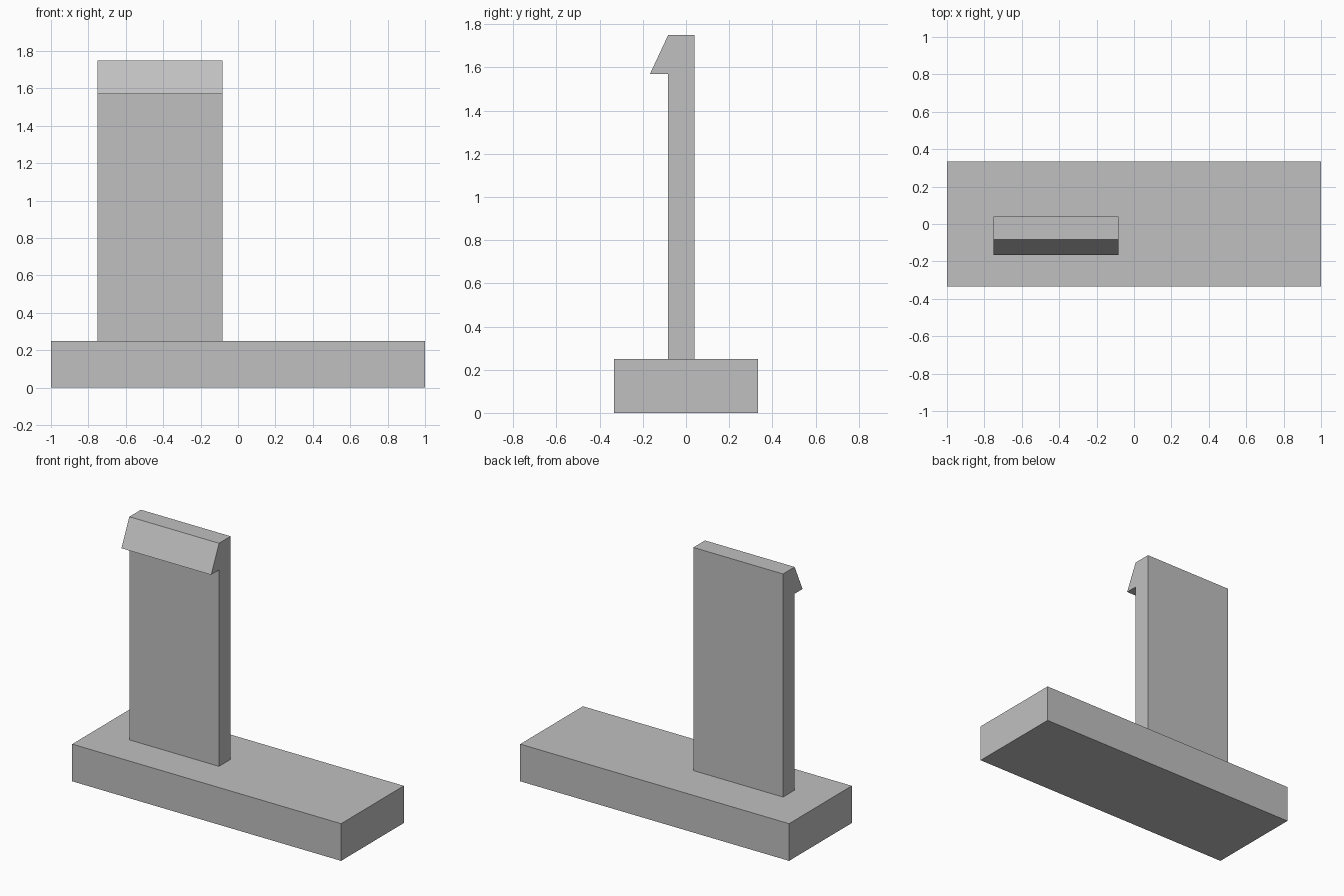
import bpy, bmesh

cube = bpy.data.objects.get("Cube")
if cube:
    bpy.data.objects.remove(cube, do_unlink=True)

GREY = (0.53, 0.53, 0.53, 1)
grey = bpy.data.materials.new("plain grey")
grey.use_nodes = True
grey.diffuse_color = GREY
grey.node_tree.nodes["Principled BSDF"].inputs["Base Color"].default_value = GREY


def extrude_profile(name, profile, x0, x1):
    """Extrude a (y, z) side profile along x."""
    bm = bmesh.new()
    face = bm.faces.new([bm.verts.new((x0, y, z)) for y, z in profile])
    ext = bmesh.ops.extrude_face_region(bm, geom=[face])
    moved = [v for v in ext["geom"] if isinstance(v, bmesh.types.BMVert)]
    bmesh.ops.translate(bm, verts=moved, vec=(x1 - x0, 0, 0))
    bmesh.ops.recalc_face_normals(bm, faces=bm.faces)
    mesh = bpy.data.meshes.new(name)
    bm.to_mesh(mesh)
    bm.free()
    mesh.materials.append(grey)
    obj = bpy.data.objects.new(name, mesh)
    bpy.context.collection.objects.link(obj)


# Flat base block
extrude_profile("base", [(-0.333, 0), (0.333, 0), (0.333, 0.25), (-0.333, 0.25)], -1, 1)

# Upright clip arm with a sloped hook at the front of its top
extrude_profile("clip_arm", [(-0.083, 0.25), (0.04, 0.25), (0.04, 1.75),
                             (-0.083, 1.75), (-0.167, 1.57), (-0.083, 1.57)],
                -0.75, -0.083)
